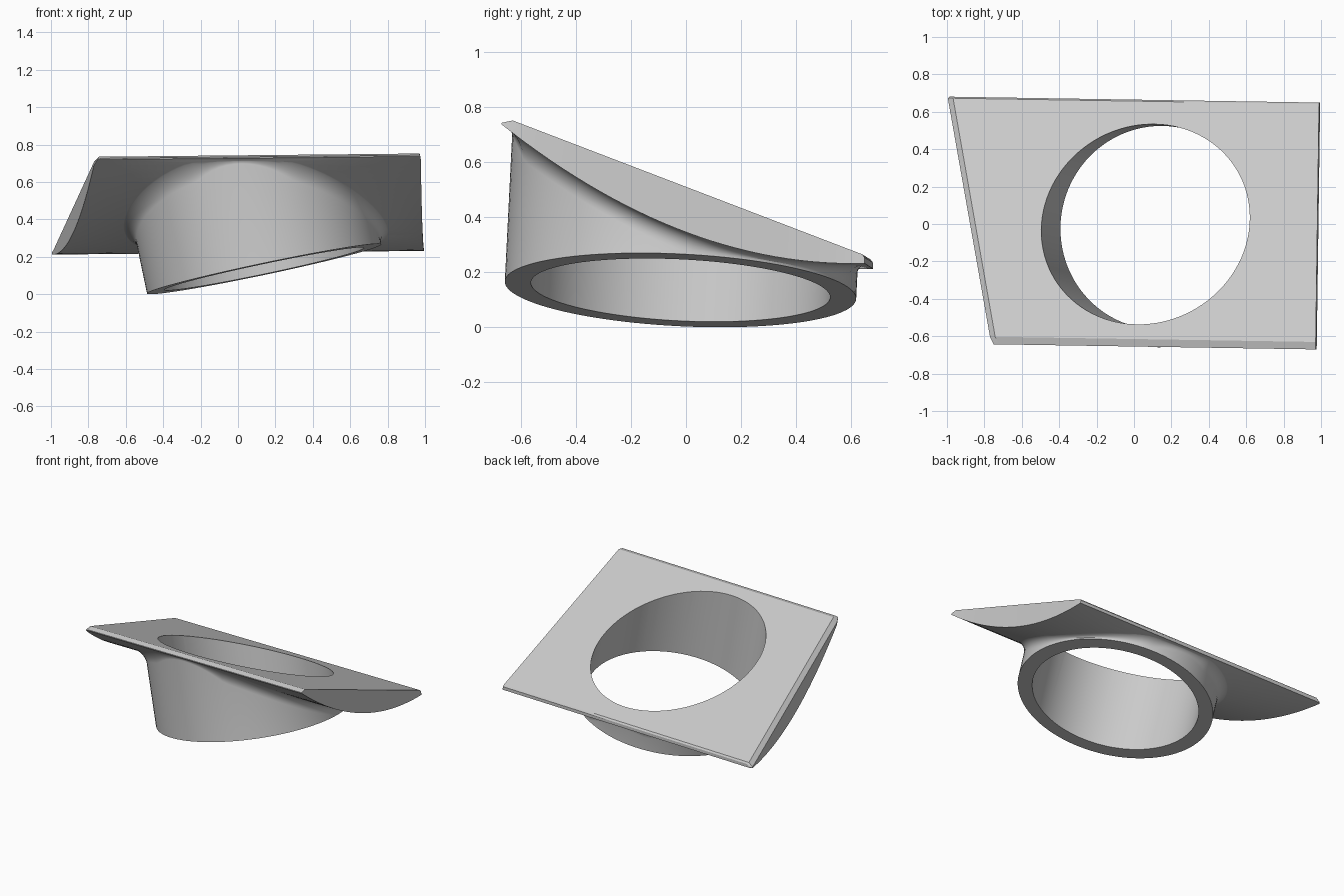
import bpy, bmesh
from math import sin, cos, pi
from mathutils import Vector

if "Cube" in bpy.data.objects:
    bpy.data.objects.remove(bpy.data.objects["Cube"])

# shared geometry: tilted ring axis, plate front and back limits
AXIS = Vector((-0.21, 0.05, 1)).normalized()
CENTRE = Vector((0.14, -0.02, 0.135))
E1 = Vector((0, 1, 0)).cross(AXIS).normalized()
E2 = AXIS.cross(E1)
R_OUT, R_IN, SEG = 0.64, 0.545, 96
V0, V1 = -0.655, 0.665


def top_z(x, v):
    return 0.507 - 0.383 * v + 0.01 * x


def under_z(x, v):
    # plate belly: thin at front and back, deepest in the middle
    w = min(1, abs((v - 0.005) / 0.66))
    return top_z(x, v) - 0.03 - 0.135 * (1 - w * w)


def make_object(name, bm):
    bmesh.ops.recalc_face_normals(bm, faces=bm.faces)
    mesh = bpy.data.meshes.new(name)
    bm.to_mesh(mesh)
    bm.free()
    ob = bpy.data.objects.new(name, mesh)
    bpy.context.collection.objects.link(ob)
    return ob


def loft(name, loops):
    bm = bmesh.new()
    rings = [[bm.verts.new(p) for p in loop] for loop in loops]
    for a, b in zip(rings, rings[1:]):
        n = len(a)
        for i in range(n):
            bm.faces.new((a[i], a[(i + 1) % n], b[(i + 1) % n], b[i]))
    bm.faces.new(rings[0])
    bm.faces.new(rings[-1])
    return make_object(name, bm)


def at(r, s, i):
    a = 2 * pi * i / SEG
    return CENTRE + E1 * (r * cos(a)) + E2 * (r * sin(a)) + AXIS * s


def hit(r, i, lift=0.004):
    # height along the axis where a ring line meets the plate underside
    s = 0.2
    for _ in range(30):
        p = at(r, s, i)
        s += 0.8 * (under_z(p.x, p.y + 0.016 * p.x) + lift - p.z)
    return s


# sloping plate, lofted from front to back
def plate_section(v, end):
    left = -0.851 - 0.177 * v + (0.012 if end else 0)
    right = 0.98 + 0.014 * v

    def pt(x, z):
        return Vector((x, v - 0.016 * x, z))

    def top(x):
        if v == V0:
            return under_z(x, v) + 0.006
        return top_z(x, v) - (0.008 if v == V1 else 0)
    lo = left - 0.028
    drop = min(0.028, 0.7 * (top(lo) - under_z(lo, v)))
    return [pt(left, top(left)), pt(right, top(right)),
            pt(right + 0.006, under_z(right, v)), pt(lo, under_z(lo, v)),
            pt(lo, top(lo) - drop)]


inner = [-0.615 + 1.272 * k / 28 for k in range(29)]
plate = loft("sloped_plate", [plate_section(v, v in (V0, V1))
                              for v in [V0, -0.64] + inner + [V1] if v != -0.64])

# ring collar with a fillet flaring into the plate
STEPS = 8
widths, heights = [], []
for i in range(SEG):
    h = hit(R_OUT, i)
    p = at(R_OUT, h, i)
    v = p.y + 0.016 * p.x
    d = sin(2 * pi * i / SEG)
    gap = (V1 - v if d > 0 else v - V0) / max(abs(d), 0.05)
    f = max(0.004, min(0.075, gap - 0.008))
    widths.append(f)
    heights.append(max(0.002, min(f, h - 0.004)))
loops = [[at(R_OUT, 0, i) for i in range(SEG)]]
for k in range(STEPS + 1):
    a = pi / 2 * k / STEPS
    ring = []
    for i in range(SEG):
        r = R_OUT + widths[i] * (1 - cos(a))
        s = hit(r, i) - heights[i] * (1 - sin(a))
        ring.append(at(r, max(s, 0.001 + 0.0002 * k), i))
    loops.append(ring)
# buried inner cap, removed by the bore
cap_r = 0.57
loops.append([at(cap_r, max(hit(cap_r, i, 0.02), 0.01), i) for i in range(SEG)])
collar = loft("ring_collar", loops)

# bore cutter
bore = loft("bore_cutter", [[at(R_IN, s, i) for i in range(SEG)] for s in (-0.5, 1.2)])
bore.hide_render = True


def boolean(target, tool, op):
    m = target.modifiers.new(op, 'BOOLEAN')
    m.operation, m.object, m.solver = op, tool, 'EXACT'
    bpy.context.view_layer.objects.active = target
    bpy.ops.object.modifier_apply(modifier=m.name)


boolean(plate, collar, 'UNION')
boolean(plate, bore, 'DIFFERENCE')
for tool in (collar, bore):
    bpy.data.objects.remove(tool)

plate.name = "angled_ring_mount"
bpy.ops.object.select_all(action='DESELECT')
plate.select_set(True)
bpy.context.view_layer.objects.active = plate
bpy.ops.object.shade_smooth_by_angle(angle=0.5)
